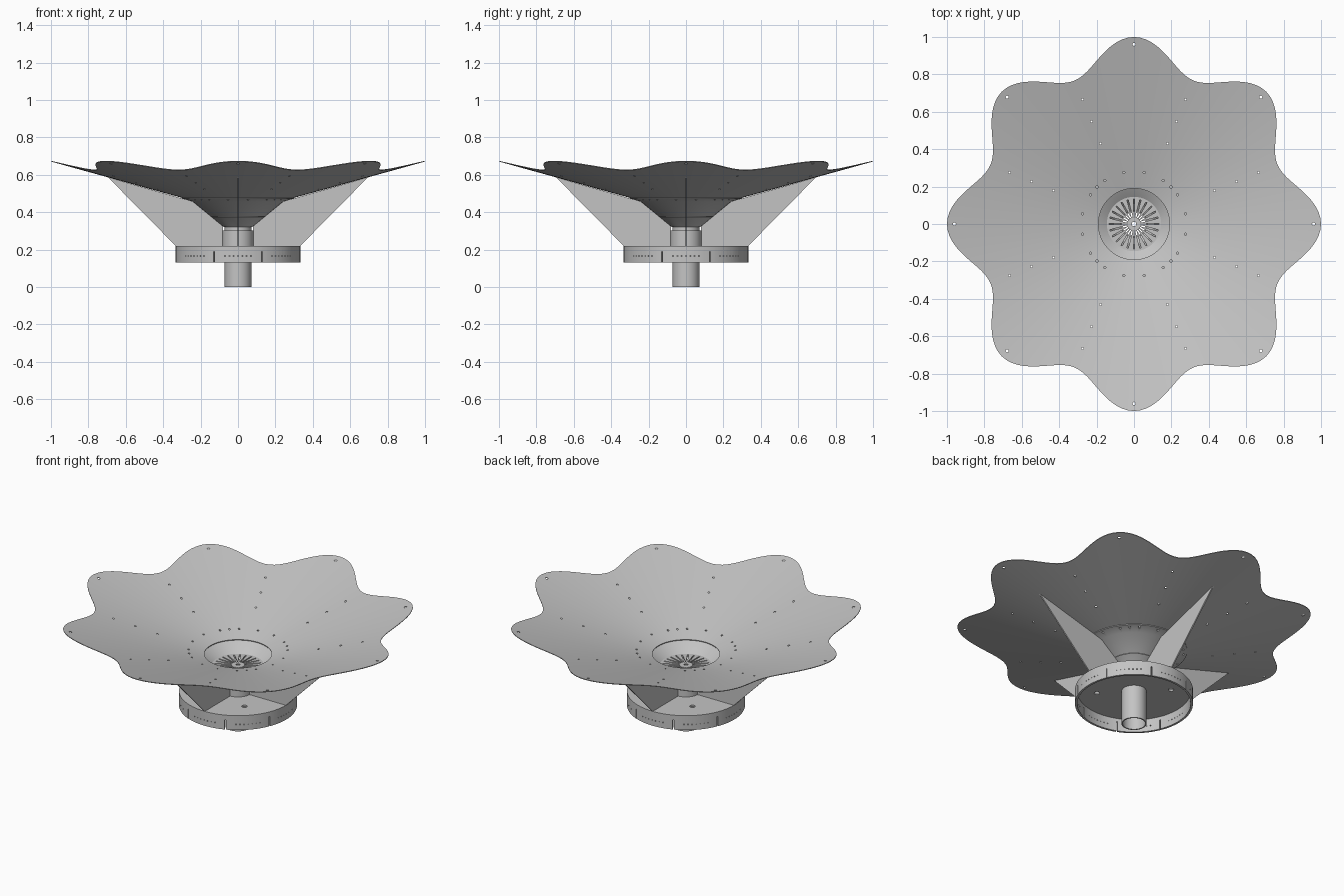
import bpy, bmesh
from math import sin, cos, pi, radians
from mathutils import Matrix, Vector

if "Cube" in bpy.data.objects:
    bpy.data.objects.remove(bpy.data.objects["Cube"])

grey = bpy.data.materials.new("light_grey")
grey.use_nodes = True
grey.diffuse_color = (0.55, 0.55, 0.55, 1)
grey.node_tree.nodes["Principled BSDF"].inputs["Base Color"].default_value = (0.55, 0.55, 0.55, 1)


def finish(name, bm):
    bmesh.ops.recalc_face_normals(bm, faces=bm.faces)
    mesh = bpy.data.meshes.new(name)
    bm.to_mesh(mesh)
    bm.free()
    mesh.materials.append(grey)
    ob = bpy.data.objects.new(name, mesh)
    bpy.context.collection.objects.link(ob)
    return ob


def activate(ob):
    bpy.ops.object.select_all(action='DESELECT')
    ob.select_set(True)
    bpy.context.view_layer.objects.active = ob


def smooth(ob):
    activate(ob)
    bpy.ops.object.shade_smooth_by_angle(angle=radians(30))


def lathe(name, profile, segments=96):
    """Revolve a closed profile; a radius may be a function of the angle."""
    bm = bmesh.new()
    rings = []
    for i in range(segments):
        a = 2 * pi * i / segments
        ring = []
        for r, z in profile:
            r = r(a) if callable(r) else r
            z = z(r) if callable(z) else z
            ring.append(bm.verts.new((r * cos(a), r * sin(a), z)))
        rings.append(ring)
    n = len(profile)
    for i in range(segments):
        p, q = rings[i], rings[(i + 1) % segments]
        for j in range(n):
            k = (j + 1) % n
            bm.faces.new((p[j], q[j], q[k], p[k]))
    return finish(name, bm)


def polar(angle, r, z):
    return Matrix.Rotation(radians(angle), 4, 'Z') @ Matrix.Translation((r, 0, z))


def add_box(bm, angle, r, z, size):
    bmesh.ops.create_cube(bm, size=1, matrix=polar(angle, r, z) @ Matrix.Diagonal((*size, 1)))


def add_pin(bm, angle, r, z, radius, depth):
    bmesh.ops.create_cone(bm, cap_ends=True, segments=12, radius1=radius, radius2=radius,
                          depth=depth, matrix=polar(angle, r, z))


def cut(ob, name, bm):
    cutter = finish(name, bm)
    cutter.hide_render = True
    mod = ob.modifiers.new("cut", 'BOOLEAN')
    mod.operation = 'DIFFERENCE'
    mod.solver = 'EXACT'
    mod.object = cutter
    activate(ob)
    bpy.ops.object.modifier_apply(modifier=mod.name)
    bpy.data.objects.remove(cutter)


# Shallow cone that the dish and flange follow
def cone(drop):
    return lambda r: 0.675 - 0.277 * (1 - r) - drop


def rim(a):
    return 0.915 + 0.085 * cos(8 * a)


# Scalloped dish with drilled holes
dish = lathe("scalloped_dish", [(0.19, cone(0)), (rim, cone(0)),
                                (rim, cone(0.004)), (0.19, cone(0.004))], 192)
bm = bmesh.new()
for k in range(8):
    add_pin(bm, 45 * k, 0.96, 0.66, 0.008, 0.1)
    for r in (0.466, 0.594, 0.72):
        add_pin(bm, 22.5 + 45 * k, r, cone(0)(r), 0.006, 0.1)


def flange_holes(bm):
    for k in range(16):
        add_pin(bm, 11.25 + 22.5 * k, 0.28, 0.475, 0.006, 0.06)
    for k in range(4):
        add_pin(bm, 45 + 90 * k, 0.28, 0.475, 0.006, 0.06)


flange_holes(bm)
cut(dish, "dish_holes", bm)
smooth(dish)

# Funnel with its flange under the dish
funnel = lathe("funnel", [(0.075, 0.32), (0.242, cone(0.008)), (0.30, cone(0.008)),
                          (0.30, cone(0.004)), (0.238, cone(0.004)), (0.069, 0.32)])
bm = bmesh.new()
flange_holes(bm)
cut(funnel, "funnel_holes", bm)
smooth(funnel)

# Slotted drain grate
grate = lathe("drain_grate", [(0.012, 0.375), (0.145, 0.375), (0.145, 0.383), (0.012, 0.383)])
bm = bmesh.new()
for k in range(24):
    add_box(bm, 15 * k, 0.085, 0.38, (0.095, 0.007, 0.05))
cut(grate, "grate_slots", bm)
smooth(grate)

# Drain pipe and collar
smooth(lathe("drain_pipe", [(0.064, 0), (0.071, 0), (0.071, 0.325), (0.064, 0.325)], 64))
smooth(lathe("pipe_collar", [(0.07, 0.22), (0.083, 0.22), (0.083, 0.302), (0.07, 0.302)], 64))

# Base cap: top plate with a skirt, open underneath
base = lathe("base_cap", [(0.068, 0.21), (0.32, 0.21), (0.32, 0.13), (0.333, 0.13),
                          (0.333, 0.22), (0.068, 0.22)])
bm = bmesh.new()
for k in range(4):
    add_pin(bm, 45 + 90 * k, 0.21, 0.215, 0.016, 0.05)
for k in range(8):
    add_box(bm, 22.5 + 45 * k, 0.327, 0.155, (0.04, 0.006, 0.07))
    for step in range(-3, 4):
        add_box(bm, 45 * k + 4 * step, 0.327, 0.165, (0.04, 0.005, 0.005))
cut(base, "base_holes", bm)
smooth(base)

# Four support fins
outline = [(0.08, 0.22), (0.333, 0.22), (0.695, cone(0.004)(0.695)),
           (0.242, cone(0.008)(0.242)), (0.08, 0.324)]
for name, angle in (("left", 0), ("back", 90), ("right", 180), ("front", 270)):
    bm = bmesh.new()
    face = bm.faces.new([bm.verts.new((r, -0.004, z)) for r, z in outline])
    ext = bmesh.ops.extrude_face_region(bm, geom=[face])
    moved = [v for v in ext["geom"] if isinstance(v, bmesh.types.BMVert)]
    bmesh.ops.translate(bm, verts=moved, vec=Vector((0, 0.008, 0)))
    bm.transform(Matrix.Rotation(radians(angle), 4, 'Z'))
    finish(name + "_fin", bm)
